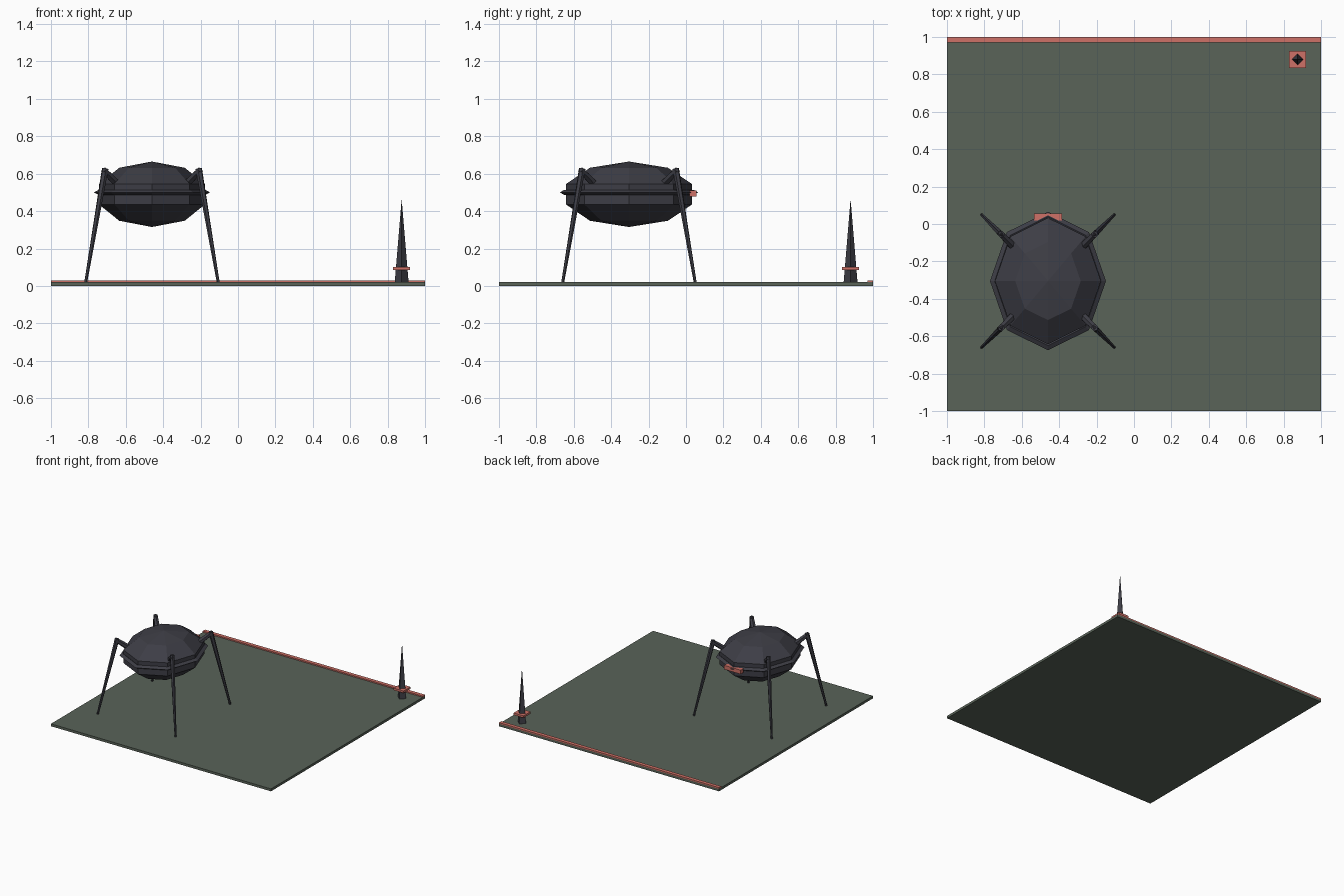
import bpy, bmesh, math
from mathutils import Vector, Matrix

if "Cube" in bpy.data.objects:
    bpy.data.objects.remove(bpy.data.objects["Cube"])


def material(name, rgb):
    m = bpy.data.materials.new(name)
    m.diffuse_color = (*rgb, 1)
    m.use_nodes = True
    m.node_tree.nodes["Principled BSDF"].inputs["Base Color"].default_value = m.diffuse_color
    return m


GREEN = material("moss green", (0.10, 0.125, 0.098))
DARK = material("dark slate", (0.047, 0.047, 0.06))
RED = material("coral red", (0.62, 0.165, 0.135))


def finish(bm, name, mat):
    bmesh.ops.recalc_face_normals(bm, faces=bm.faces)
    me = bpy.data.meshes.new(name)
    bm.to_mesh(me)
    bm.free()
    me.materials.append(mat)
    ob = bpy.data.objects.new(name, me)
    bpy.context.collection.objects.link(ob)
    return ob


def box(name, lo, hi, mat):
    lo, hi = Vector(lo), Vector(hi)
    bm = bmesh.new()
    bmesh.ops.create_cube(bm, size=1, matrix=Matrix.Translation((lo + hi) / 2)
                          @ Matrix.Diagonal((*(hi - lo), 1)))
    return finish(bm, name, mat)


def rod(name, a, b, ra, rb, sides, mat):
    a, b = Vector(a), Vector(b)
    d = b - a
    bm = bmesh.new()
    bmesh.ops.create_cone(bm, cap_ends=True, segments=sides, radius1=ra, radius2=rb,
                          depth=d.length, matrix=Matrix.Translation((a + b) / 2)
                          @ d.to_track_quat('Z', 'Y').to_matrix().to_4x4())
    return finish(bm, name, mat)


C = Vector((-0.46, -0.305, 0.49))

# ground slab and edge strip
box("ground_slab", (-1, -1, 0), (1, 1, 0.02), GREEN)
box("edge_strip", (-1, 0.97, 0.018), (1, 1, 0.03), RED)

# faceted body
bm = bmesh.new()
bmesh.ops.create_uvsphere(bm, u_segments=8, v_segments=5, radius=1,
                          matrix=Matrix.Translation(C) @ Matrix.Diagonal((0.298, 0.355, 0.175, 1)))
finish(bm, "body", DARK)

# thin rim around the body, with a diamond section
bm = bmesh.new()
section = [(0.31, 0.37, 0.01), (0.285, 0.345, 0.024), (0.26, 0.32, 0.01), (0.285, 0.345, -0.004)]
rings = []
for i in range(8):
    t = i * math.pi / 4
    rings.append([bm.verts.new(C + Vector((rx * math.cos(t), ry * math.sin(t), z)))
                  for rx, ry, z in section])
for i in range(8):
    p, q = rings[i], rings[(i + 1) % 8]
    for j in range(4):
        k = (j + 1) % 4
        bm.faces.new((p[j], q[j], q[k], p[k]))
finish(bm, "body_rim", DARK)

# red visor at the back of the body
box("visor", (-0.535, 0.02, 0.477), (-0.385, 0.055, 0.51), RED)

# four jointed legs
for sx, sn in ((-1, "left"), (1, "right")):
    for sy, yn in ((-1, "front"), (1, "back")):
        def at(o, z):
            return (C.x + sx * o, C.y + sy * o, z)
        rod(f"{yn}_{sn}_upper_leg", at(0.18, 0.54), at(0.258, 0.62), 0.023, 0.017, 6, DARK)
        rod(f"{yn}_{sn}_lower_leg", at(0.25, 0.627), at(0.354, 0.02), 0.018, 0.008, 6, DARK)

# spike with square red collar
rod("spike", (0.875, 0.88, 0.02), (0.875, 0.88, 0.465), 0.037, 0, 4, DARK)
box("spike_collar", (0.83, 0.835, 0.085), (0.92, 0.925, 0.102), RED)
